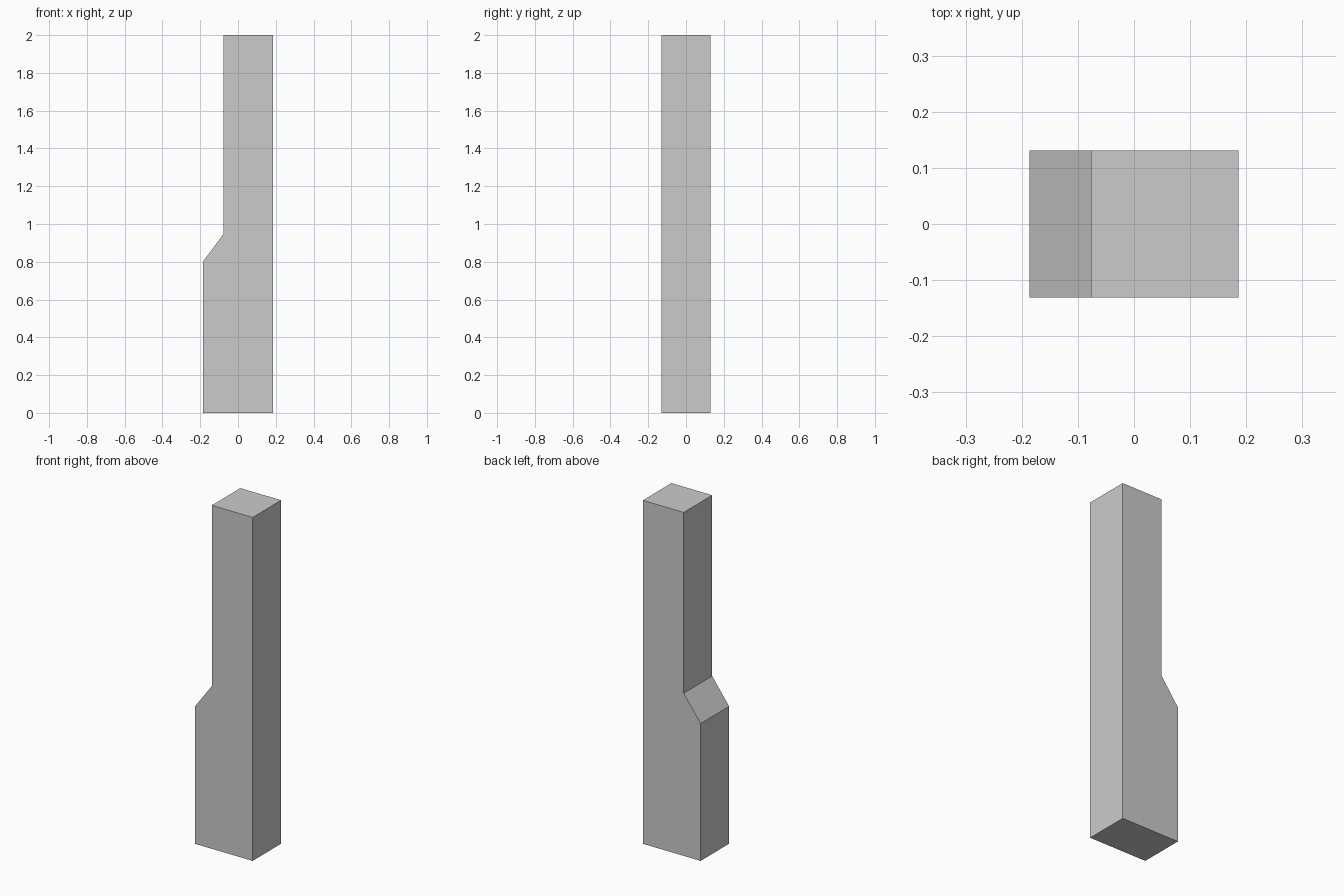
import bpy, bmesh
from mathutils import Vector

if "Cube" in bpy.data.objects:
    bpy.data.objects.remove(bpy.data.objects["Cube"])

HALF_WIDTH, HALF_DEPTH, HEIGHT = 0.186, 0.131, 2.0
STEP_X, STEP_LOW, STEP_HIGH = -0.077, 0.80, 0.947

# Front silhouette of the post (x, z), with a sloped shoulder on the left
profile = [
    (-HALF_WIDTH, 0), (HALF_WIDTH, 0), (HALF_WIDTH, HEIGHT),
    (STEP_X, HEIGHT), (STEP_X, STEP_HIGH), (-HALF_WIDTH, STEP_LOW),
]

# Extrude the silhouette from front to back
bm = bmesh.new()
front = bm.faces.new([bm.verts.new((x, -HALF_DEPTH, z)) for x, z in profile])
result = bmesh.ops.extrude_face_region(bm, geom=[front], use_keep_orig=True)
back_verts = [v for v in result["geom"] if isinstance(v, bmesh.types.BMVert)]
bmesh.ops.translate(bm, verts=back_verts, vec=Vector((0, 2 * HALF_DEPTH, 0)))
bmesh.ops.recalc_face_normals(bm, faces=bm.faces)

mesh = bpy.data.meshes.new("stepped_post")
bm.to_mesh(mesh)
bm.free()
post = bpy.data.objects.new("stepped_post", mesh)
bpy.context.collection.objects.link(post)
